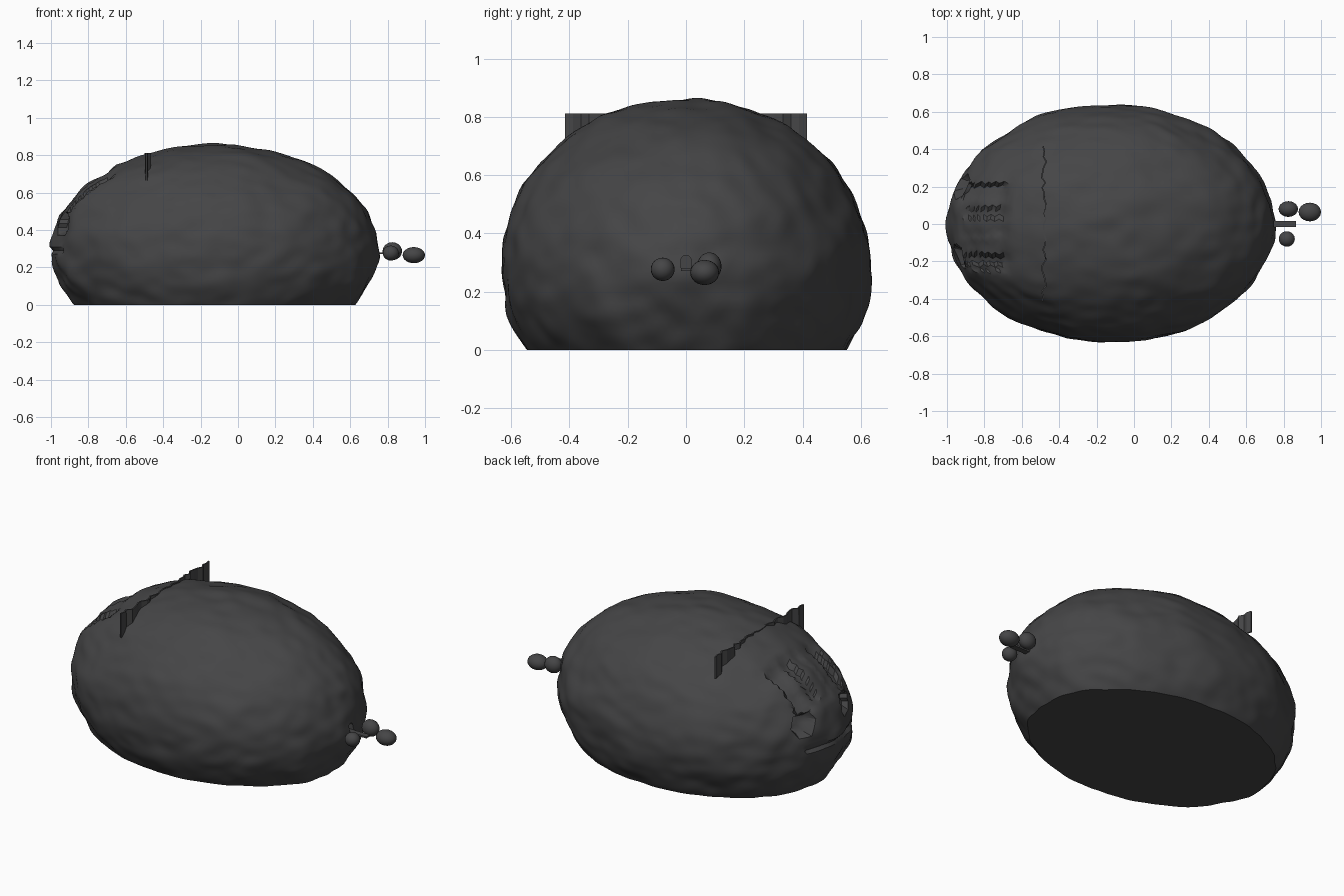
import bpy, bmesh, math, random
from mathutils import Vector, noise

if "Cube" in bpy.data.objects:
    bpy.data.objects.remove(bpy.data.objects["Cube"])

random.seed(4)
mat = bpy.data.materials.new("dark_grey")
mat.diffuse_color = (0.06, 0.06, 0.062, 1)
mat.use_nodes = True
mat.node_tree.nodes["Principled BSDF"].inputs["Base Color"].default_value = mat.diffuse_color
C, R = Vector((-0.125, 0, 0.29)), Vector((0.872, 0.636, 0.57))


def add(name, bm, smooth=True):
    me = bpy.data.meshes.new(name)
    bmesh.ops.recalc_face_normals(bm, faces=bm.faces[:])
    bm.to_mesh(me)
    bm.free()
    ob = bpy.data.objects.new(name, me)
    bpy.context.collection.objects.link(ob)
    me.materials.append(mat)
    bpy.context.view_layer.objects.active = ob
    for o in bpy.context.selected_objects:
        o.select_set(False)
    ob.select_set(True)
    if smooth:
        bpy.ops.object.shade_smooth_by_angle(angle=math.radians(35))
    return ob


# Lumpy boulder body, cut flat at the ground
bm = bmesh.new()
bmesh.ops.create_icosphere(bm, subdivisions=6, radius=1)
for v in bm.verts:
    n = v.co.copy()
    lump = 1 + 0.022 * noise.noise(n * 3.5) + 0.012 * noise.noise(n * 8 + Vector((5, 1, 2)))
    p = C + Vector((n.x * R.x, n.y * R.y, n.z * R.z)) * lump
    # fuller left brow
    p.z += 0.05 * math.exp(-((p.x + 0.88) / 0.12) ** 2) * max(0, n.z)
    # grooved scoop on the upper left end
    if -0.95 < p.x < -0.66 and -0.25 < p.y < 0.21 and p.z > 0.5:
        stripe = noise.cell(Vector((0, p.y * 20 + 0.3, 0)))
        fade = min(1, (-0.66 - p.x) / 0.04, (p.x + 0.95) / 0.08)
        p.z -= fade * (0.035 + 0.022 * stripe)
    # two ragged eye pits
    for e in (Vector((-0.92, 0.2, 0.43)), Vector((-0.93, -0.17, 0.43))):
        d = (p - e).length
        if d < 0.06:
            p.x += 0.04 + 0.015 * noise.noise(p * 40)
    # mouth slit
    if p.x < -0.94 and abs(p.z - 0.285) < 0.008:
        p.x += 0.015
    v.co = p
cut = bmesh.ops.bisect_plane(bm, geom=bm.verts[:] + bm.edges[:] + bm.faces[:],
                             plane_co=(0, 0, 0), plane_no=(0, 0, 1), clear_inner=True)
rim = [e for e in cut["geom_cut"] if isinstance(e, bmesh.types.BMEdge)]
bmesh.ops.edgeloop_fill(bm, edges=rim)
body = add("boulder_body", bm)

# Doorway niche in the right end
bm = bmesh.new()
pts = [(-0.018, 0.28), (0.018, 0.28)]
pts += [(0.018 * math.cos(a * math.pi / 8), 0.307 + 0.018 * math.sin(a * math.pi / 8)) for a in range(9)]
f = bm.faces.new([bm.verts.new((0.7, y, z)) for y, z in pts])
ext = bmesh.ops.extrude_face_region(bm, geom=[f])
bmesh.ops.translate(bm, vec=(0.15, 0, 0), verts=[v for v in ext["geom"] if isinstance(v, bmesh.types.BMVert)])
cutter = add("niche_cutter", bm, False)
cutter.hide_render = True
cutter.hide_set(True)
mod = body.modifiers.new("niche", "BOOLEAN")
mod.operation, mod.object, mod.solver = "DIFFERENCE", cutter, "EXACT"
bpy.context.view_layer.objects.active = body
bpy.ops.object.modifier_apply(modifier=mod.name)
bpy.data.objects.remove(cutter)

# Wavy upright ridge sheet across the left shoulder
bm = bmesh.new()
prev = None
N = 30
for i in range(N + 1):
    y = -0.415 + 0.83 * i / N
    x = -0.482 + random.uniform(-0.014, 0.014)
    low = 0.675 + 0.09 * (1 - (y / 0.415) ** 2) + random.uniform(-0.012, 0.012)
    cur = [bm.verts.new((x, y, low)), bm.verts.new((x, y, 0.812))]
    if prev:
        bm.faces.new((prev[0], cur[0], cur[1], prev[1]))
    prev = cur
ridge = add("ridge_sheet", bm, False)
sol = ridge.modifiers.new("thickness", "SOLIDIFY")
sol.thickness, sol.offset = 0.008, 0

# Door ledge
bm = bmesh.new()
bmesh.ops.create_cube(bm, size=1)
for v in bm.verts:
    v.co = Vector((0.785, 0, 0.276)) + Vector((v.co.x * 0.16, v.co.y * 0.034, v.co.z * 0.01))
add("door_ledge", bm, False)

# Pebbles beside the ledge
for k, (c, r) in enumerate([((0.825, 0.08, 0.287), (0.052, 0.042, 0.048)),
                            ((0.94, 0.064, 0.266), (0.06, 0.05, 0.043)),
                            ((0.817, -0.08, 0.277), (0.043, 0.041, 0.04))]):
    bm = bmesh.new()
    bmesh.ops.create_uvsphere(bm, u_segments=20, v_segments=12, radius=1)
    for v in bm.verts:
        v.co = Vector([c[j] + v.co[j] * r[j] for j in range(3)])
    add("pebble_%d" % (k + 1), bm)
